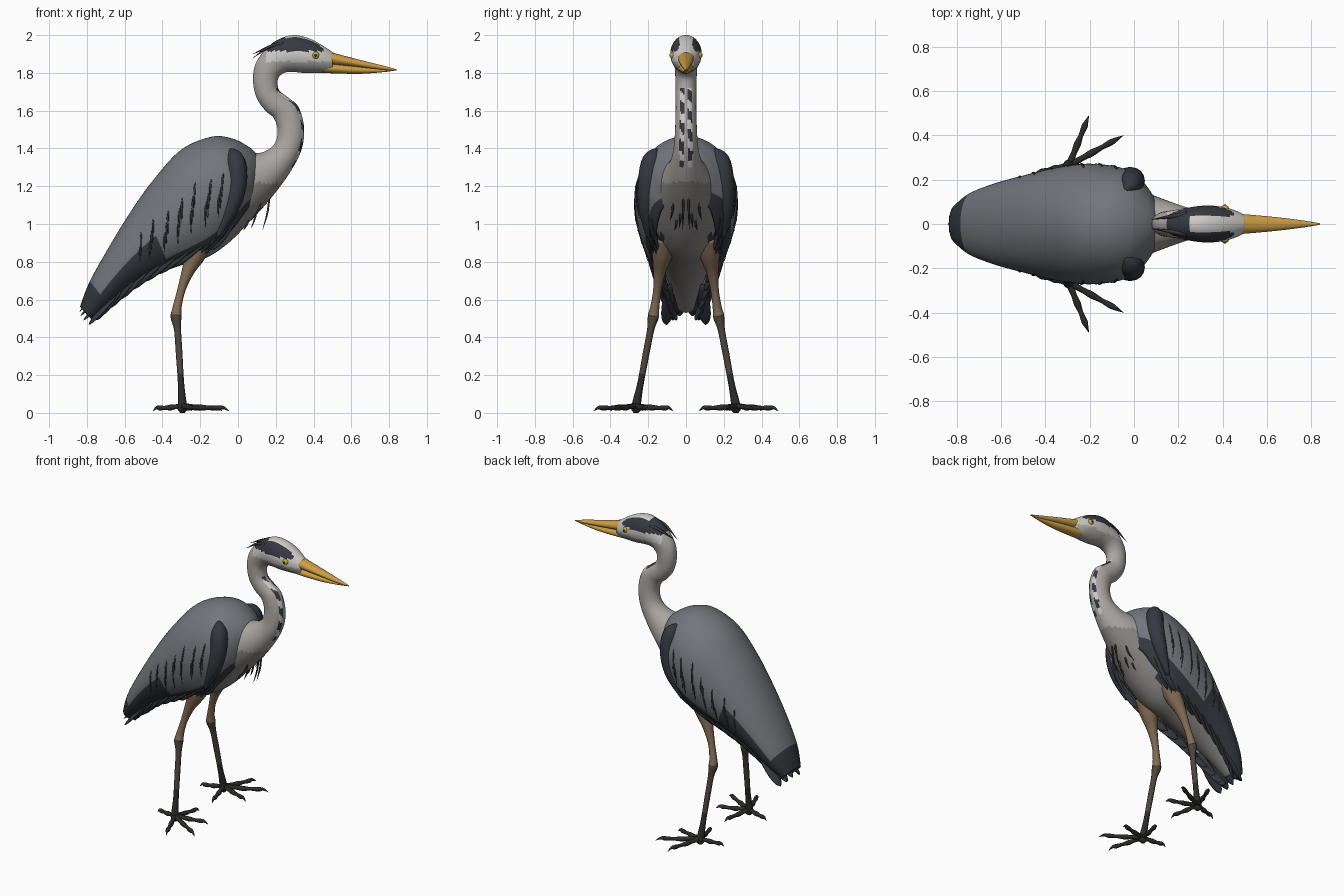
import bpy, bmesh, math, random
from mathutils import Vector as V

if "Cube" in bpy.data.objects:
    bpy.data.objects.remove(bpy.data.objects["Cube"])

random.seed(4)

def material(name, r, g, b):
    m = bpy.data.materials.new(name)
    m.diffuse_color = (r, g, b, 1)
    m.use_nodes = True
    m.node_tree.nodes["Principled BSDF"].inputs["Base Color"].default_value = m.diffuse_color
    return m

GREY = material("slate_grey", .17, .18, .20)
DARK = material("dark_feather", .035, .04, .05)
PALE = material("pale_feather", .40, .38, .36)
BELLY = material("belly_grey", .25, .24, .23)
WHITE = material("white_feather", .62, .60, .57)
BEAK = material("beak_yellow", .60, .34, .06)
EYE = material("eye_yellow", .55, .42, .04)
THIGH = material("upper_leg", .22, .15, .09)
LEG = material("lower_leg", .07, .06, .045)
FOOT = material("foot", .025, .024, .022)

def at(keys, u):
    """Catmull-Rom value of a list of tuples at u in 0..1"""
    n = len(keys) - 1
    f = min(max(u, 0), 1) * n
    i = min(int(f), n - 1)
    t = f - i
    p = [keys[min(max(k, 0), n)] for k in (i - 1, i, i + 1, i + 2)]
    return [.5 * (2*b + (c - a)*t + (2*a - 5*b + 4*c - d)*t*t + (3*b - a - 3*c + d)*t**3)
            for a, b, c, d in zip(*p)]

def section(keys, u, ang):
    """Point on an oval given by top (x,z), bottom (x,z) and half width"""
    tx, tz, bx, bz, w = at(keys, u)
    s, c = math.sin(ang), math.cos(ang)
    return V(((tx + bx)/2 + (tx - bx)/2*s, w*c, (tz + bz)/2 + (tz - bz)/2*s))

def loft(keys, n, m=32, a0=0.0, a1=360.0):
    full = a1 - a0 >= 360
    k = m if full else m + 1
    return [[section(keys, i/n, math.radians(a0 + (a1 - a0)*j/m)) for j in range(k)]
            for i in range(n + 1)]

def tube(keys, n=10, m=10, ref=None, flat=1.0):
    """Tapered tube through (x,y,z,r); flat squashes it along ref"""
    axis = V(keys[-1][:3]) - V(keys[0][:3])
    ref = ref or (V((1, 0, 0)) if abs(axis.x) < .7*axis.length else V((0, 0, 1)))
    rows = []
    for i in range(n + 1):
        u = i/n
        q = at(keys, u)
        t = (V(at(keys, u + .01)[:3]) - V(at(keys, u - .01)[:3])).normalized()
        side = t.cross(ref).normalized()
        up = side.cross(t)
        r = max(q[3], .0008)
        rows.append([V(q[:3]) + side*r*math.cos(a) + up*r*flat*math.sin(a)
                     for a in (2*math.pi*j/m for j in range(m))])
    return rows

def feather(p, q, w, ref, flat=.2):
    p, q = V(p), V(q)
    prof = ((0, .5), (.35, .9), (.7, 1), (.92, .6), (1, .02))
    return tube([(*p.lerp(q, f), w*r) for f, r in prof], 8, 8, ref, flat)

def flip(rows):
    return [[V((p.x, -p.y, p.z)) for p in r] for r in rows]

def build(name, lofts, mats, pick=None, closed=True):
    bm = bmesh.new()
    for rows in lofts:
        vs = [[bm.verts.new(p) for p in r] for r in rows]
        m = len(rows[0])
        for i in range(len(rows) - 1):
            for j in range(m if closed else m - 1):
                k = (j + 1) % m
                f = bm.faces.new((vs[i][j], vs[i][k], vs[i+1][k], vs[i+1][j]))
                if pick:
                    f.material_index = pick(f.calc_center_median(), i/(len(rows) - 1), j/m)
        if closed:
            bm.faces.new(vs[0])
            bm.faces.new(vs[-1])
    bmesh.ops.recalc_face_normals(bm, faces=bm.faces[:])
    for f in bm.faces:
        f.smooth = True
    me = bpy.data.meshes.new(name)
    bm.to_mesh(me)
    bm.free()
    for mt in mats:
        me.materials.append(mt)
    ob = bpy.data.objects.new(name, me)
    bpy.context.collection.objects.link(ob)
    return ob

# Head, S-shaped neck and body as one skin
SKIN = [(.50, 1.91, .50, 1.805, .042), (.44, 1.95, .45, 1.80, .066), (.37, 1.985, .40, 1.80, .08),
        (.29, 2.0, .345, 1.80, .083), (.21, 1.975, .29, 1.805, .075), (.14, 1.92, .245, 1.80, .064),
        (.09, 1.84, .215, 1.775, .058), (.08, 1.75, .21, 1.74, .056), (.10, 1.665, .22, 1.705, .055),
        (.145, 1.60, .265, 1.67, .055), (.19, 1.56, .32, 1.62, .055), (.21, 1.49, .35, 1.51, .058),
        (.19, 1.42, .335, 1.39, .065), (.13, 1.38, .27, 1.265, .085), (.05, 1.375, .165, 1.125, .12),
        (-.05, 1.38, .06, 1.01, .16), (-.17, 1.38, -.05, .90, .19), (-.32, 1.30, -.17, .82, .20),
        (-.45, 1.15, -.32, .775, .18), (-.60, .95, -.48, .71, .14), (-.72, .75, -.62, .63, .09),
        (-.80, .58, -.76, .53, .045)]

def skin_colour(c, s, a):
    y = abs(c.y)
    if c.z > 1.915 and .15 < c.x < .45 and (c.x < .25 or y > .035):
        return 1                                     # black brow stripe
    if c.z > 1.86 and c.x > .15:
        return 2
    front = .6 < a < .9
    if front and 1.3 < c.z < 1.72 and c.x > .2 and .01 < y < .035:
        return 1 if math.sin(c.z*60 + c.y*60) > -.1 else 2   # throat streaks
    if c.z < .95 and y > .11:
        return 1
    return 3 if c.z < 1.22 else 0

build("head_neck_body", [loft(SKIN, 150, 40)], [PALE, DARK, WHITE, BELLY], skin_colour)

# Beak, upper and lower halves
build("upper_beak", [loft([(.45, 1.925, .45, 1.845, .045), (.52, 1.902, .52, 1.842, .042),
      (.65, 1.868, .65, 1.828, .03), (.77, 1.838, .77, 1.815, .015), (.84, 1.819, .84, 1.812, .003)],
      16, 16)], [BEAK])
build("lower_beak", [loft([(.45, 1.855, .45, 1.80, .042), (.52, 1.847, .52, 1.797, .038),
      (.65, 1.833, .65, 1.795, .026), (.76, 1.82, .76, 1.803, .013), (.825, 1.815, .825, 1.811, .003)],
      16, 16)], [BEAK])

# Eyes
for s, side in ((1, "left"), (-1, "right")):
    for part, r, y, m in (("eye", .02, .066, EYE), ("pupil", .010, .078, FOOT)):
        bpy.ops.mesh.primitive_uv_sphere_add(segments=16, ring_count=10, radius=r, location=(.41, s*y, 1.893))
        ob = bpy.context.object
        ob.name = side + "_" + part
        ob.data.materials.append(m)
        bpy.ops.object.shade_smooth()

# Folded wings and mantle: an open shell draped over the body
WING = [(.09, 1.37, .10, 1.15, .10), (.05, 1.405, .07, 1.08, .155), (-.03, 1.445, .04, 1.02, .215),
        (-.14, 1.455, -.02, .92, .252), (-.30, 1.385, -.13, .82, .265), (-.45, 1.22, -.27, .77, .245),
        (-.57, 1.05, -.42, .72, .212), (-.68, .87, -.56, .65, .178), (-.78, .69, -.68, .56, .135),
        (-.83, .56, -.77, .49, .08)]

def wing_colour(c, s, a):
    edge = min(a, 1 - a)
    return 1 if edge < .07 or s > .88 or (s > .6 and edge < .2) else 0

wings = build("folded_wings", [loft(WING, 70, 60, -52, 232)], [GREY, DARK], wing_colour, False)
mod = wings.modifiers.new("thickness", "SOLIDIFY")
mod.thickness, mod.offset = .014, 0

# Dark shoulder patches at the bend of each wing
bend = tube([(-.04, .15, 1.395, .01), (-.015, .18, 1.34, .05), (-.008, .20, 1.22, .055),
             (-.04, .21, 1.08, .042), (-.11, .20, .93, .01)], 20, 16)
build("wing_shoulders", [bend, flip(bend)], [DARK])

# Flight feathers along the lower wing edge, and loose plumes on the flanks
def on_wing(u, deg, out=0.0):
    p = section(WING, u, math.radians(deg))
    p.y += out
    return p

flight, plumes = [], []
for i in range(11):
    u = .30 + .058*i
    f = feather(on_wing(u, -42), on_wing(u + .15, -56), .032, V((0, 1, .25)), .22)
    flight += [f, flip(f)]
for i in range(20):
    u = .30 + .019*i
    d = 12 - 10*(i % 3) + random.uniform(-4, 4)
    a, b, c = on_wing(u, d + 14, .002), on_wing(u + .025, d, .008), on_wing(u + .045, d - 17, .012)
    f = tube([(*a, .001), (*b, .006), (*c, .001)], 6, 6, V((0, 1, 0)), .6)
    plumes += [f, flip(f)]
build("flight_feathers", flight, [DARK])
build("flank_plumes", plumes, [DARK])

# Tail
build("tail_feathers", [feather((-.60, k*.03, .80 - .04*abs(k)),
      (-.84 + .0055*k*k, k*.034, .535 - .023*abs(k)), .036, V((-.6, .12*k, .7)), .25)
      for k in range(-3, 4)], [DARK])

# Crest and breast plumes
strands = []
for s in (1, -1):
    strands.append(tube([(.24, s*.045, 1.955, .012), (.17, s*.035, 1.94, .009),
                         (.08, s*.02, 1.89 + .01*s, .001)], 8, 6))
    for x, z, y, dx, dz in ((.06, 1.04, .05, -.03, -.07), (.10, 1.09, .03, -.03, -.11),
                            (.17, 1.17, .015, -.04, -.20), (.13, 1.14, .07, -.06, -.12)):
        strands.append(tube([(x, s*y, z + .03, .004), (x + dx*.3, s*y, z + dz*.5, .006),
                             (x + dx, s*y*1.2, z + dz, .001)], 6, 6))
build("crest_and_breast_plumes", strands, [DARK])

# Legs and feet
TOES = [(.245, .135), (.09, .225), (.21, -.06), (.05, -.195), (-.155, -.035)]
for s, side in ((1, "left"), (-1, "right")):
    side_of = (lambda r: r) if s > 0 else flip
    thigh = tube([(-.19, .115, .93, .07), (-.225, .125, .84, .056), (-.265, .14, .75, .034),
                  (-.30, .152, .65, .022), (-.322, .165, .56, .024), (-.328, .172, .515, .03)], 24, 14)
    shin = tube([(-.326, .168, .54, .025), (-.328, .174, .505, .029), (-.32, .187, .44, .019),
                 (-.312, .21, .32, .018), (-.302, .24, .16, .017), (-.296, .26, .06, .023),
                 (-.294, .264, .025, .026)], 26, 14)
    build(side + "_upper_leg", [side_of(thigh)], [THIGH])
    build(side + "_lower_leg", [side_of(shin)], [LEG, FOOT], lambda c, t, a: int(c.z < .2))
    toes = []
    for dx, dy in TOES:
        pts = ((0, .036, .018), (.25, .032, .013), (.42, .028, .016), (.6, .027, .011),
               (.78, .026, .014), (.88, .028, .009), (1, .010, .001))
        toes.append(side_of(tube([(-.294 + dx*f, .264 + dy*f, z, r) for f, z, r in pts],
                                 24, 10, V((0, 0, 1)))))
    # pad that reaches the ground under the ankle
    toes.append(side_of(tube([(-.294, .264, .05, .02), (-.294, .264, .02, .027), (-.294, .264, 0, .012)], 6, 10)))
    build(side + "_foot", toes, [FOOT])
